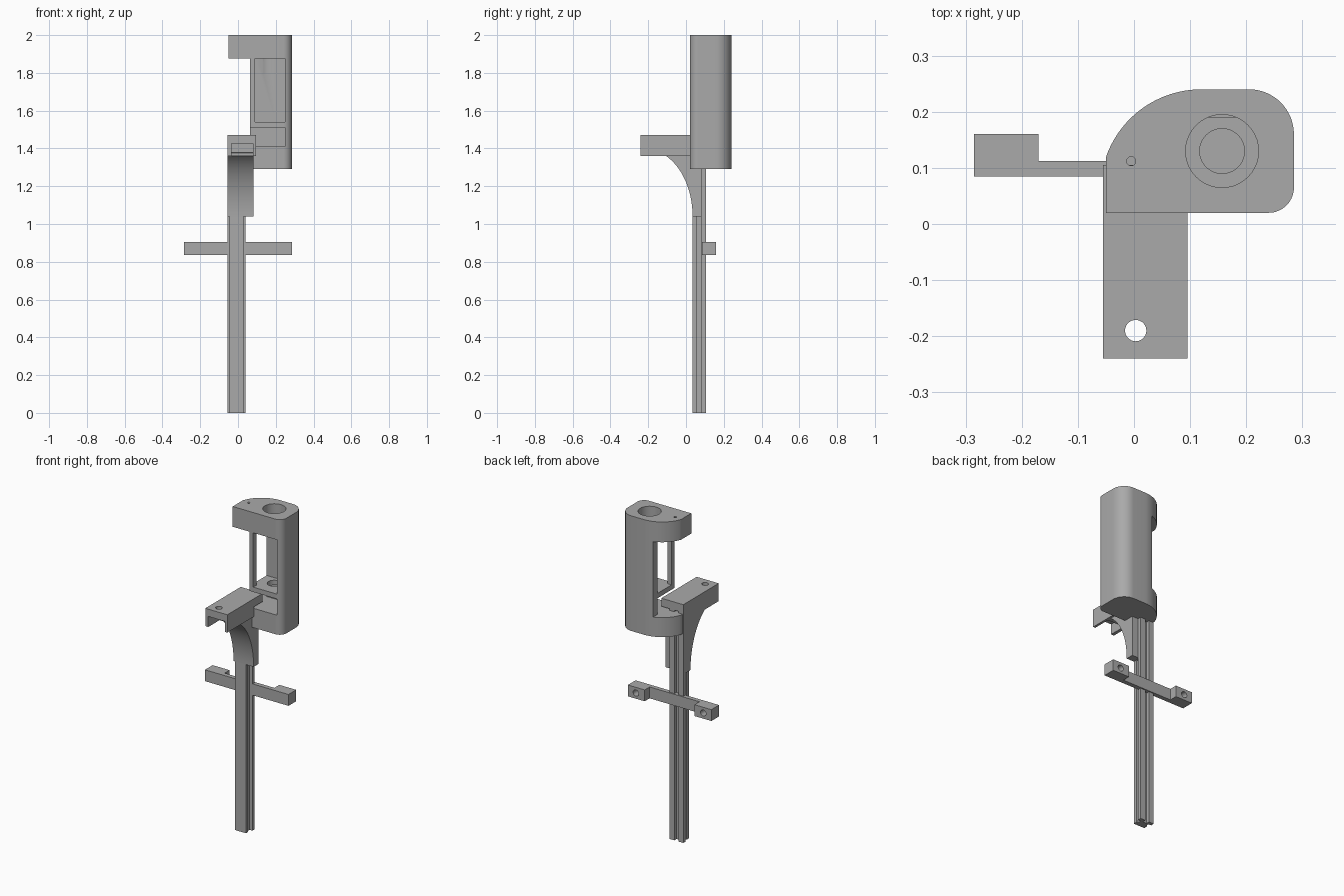
import bpy, bmesh
from math import sin, cos, pi
from mathutils import Vector

cube = bpy.data.objects.get("Cube")
if cube:
    bpy.data.objects.remove(cube, do_unlink=True)

grey = bpy.data.materials.new("plain_grey")
grey.use_nodes = True
color = (0.4, 0.4, 0.4, 1)
grey.diffuse_color = color
grey.node_tree.nodes["Principled BSDF"].inputs["Base Color"].default_value = color


def prism(name, points, low, high, axis="z"):
    """Extrude a closed profile along one axis."""
    place = {"z": lambda a, b, c: (a, b, c),
             "x": lambda a, b, c: (c, a, b),
             "y": lambda a, b, c: (a, c, b)}[axis]
    bm = bmesh.new()
    face = bm.faces.new([bm.verts.new(place(a, b, low)) for a, b in points])
    side = bmesh.ops.extrude_face_region(bm, geom=[face])
    moved = [v for v in side["geom"] if isinstance(v, bmesh.types.BMVert)]
    bmesh.ops.translate(bm, verts=moved, vec=Vector(place(0, 0, high - low)))
    bmesh.ops.recalc_face_normals(bm, faces=bm.faces)
    mesh = bpy.data.meshes.new(name)
    bm.to_mesh(mesh)
    bm.free()
    obj = bpy.data.objects.new(name, mesh)
    bpy.context.collection.objects.link(obj)
    mesh.materials.append(grey)
    return obj


def box(name, x, y, z):
    return prism(name, [(x[0], y[0]), (x[1], y[0]), (x[1], y[1]), (x[0], y[1])], *z)


def arc(cx, cy, rx, ry, start, end, steps=16):
    turn = [start + (end - start) * i / steps for i in range(steps + 1)]
    return [(cx + rx * cos(t), cy + ry * sin(t)) for t in turn]


def drill(name, cx, cy, radius, low, high, axis="z"):
    return prism(name, arc(cx, cy, radius, radius, 0, 2 * pi, 40)[:-1], low, high, axis)


def select(obj):
    bpy.ops.object.select_all(action="DESELECT")
    obj.select_set(True)
    bpy.context.view_layer.objects.active = obj


def cut(obj, *cutters):
    for cutter in cutters:
        mod = obj.modifiers.new("cut", "BOOLEAN")
        mod.operation = "DIFFERENCE"
        mod.solver = "EXACT"
        mod.object = cutter
        select(obj)
        bpy.ops.object.modifier_apply(modifier=mod.name)
        bpy.data.objects.remove(cutter, do_unlink=True)


def smooth(obj):
    select(obj)
    bpy.ops.object.shade_smooth_by_angle(angle=0.5)


# Housing with rounded outline, open on one side and in front
outline = [(-0.05, 0.02)]
outline += arc(0.24, 0.065, 0.045, 0.045, -pi / 2, 0)
outline += arc(0.205, 0.16, 0.08, 0.08, 0, pi / 2)
outline += arc(0.12, 0.06, 0.18, 0.18, pi / 2, 2.81, 24)
housing = prism("housing", outline, 1.29, 2.0)
cut(housing,
    box("side_cut", (-0.2, 0.063), (-0.1, 0.4), (1.41, 1.875)),
    box("window_cut", (0.09, 0.25), (-0.1, 0.19), (1.54, 1.875)),
    box("cavity_cut", (0.0, 0.2), (0.05, 0.19), (1.54, 1.875)),
    box("lower_cut", (0.0, 0.25), (-0.1, 0.19), (1.41, 1.51)),
    drill("top_hole", 0.157, 0.13, 0.065, 1.8, 2.1),
    drill("tray_hole", 0.157, 0.13, 0.04, 1.45, 1.6),
    drill("pin_hole", -0.005, 0.112, 0.008, 1.8, 2.1))
smooth(housing)

# Slotted rail
rail = box("rail", (-0.055, 0.04), (0.035, 0.105), (0, 1.42))
cut(rail,
    box("back_slot", (-0.021, 0.006), (0.083, 0.2), (-0.1, 1.5)))
for inner, outer, front in ((-0.045, -0.2, -0.045), (0.03, 0.2, 0.03)):
    x = sorted((inner, outer))
    cut(rail, box("front_step", x, (0.0, 0.058), (-0.1, 1.5)))
for inner, outer in ((-0.035, -0.2), (0.02, 0.2)):
    cut(rail, box("side_slot", sorted((inner, outer)), (0.057, 0.083), (-0.1, 1.5)))

# Curved bracket joining rail and arm
curve = arc(-0.215, 1.04, 0.25, 0.356, 0, 1.266, 24)
bracket = prism("bracket", [(0.083, 1.04)] + curve + [(-0.14, 1.43), (0.083, 1.43)],
                -0.055, 0.082, "x")
smooth(bracket)

# Arm with a channel underneath and a mounting hole
arm = box("arm", (-0.055, 0.095), (-0.24, 0.105), (1.36, 1.47))
cut(arm,
    box("channel", (-0.035, 0.08), (-0.4, -0.13), (1.2, 1.425)),
    box("rear_relief", (-0.2, 0.2), (0.02, 0.3), (1.2, 1.42)),
    drill("arm_hole", 0.003, -0.19, 0.019, 1.3, 1.6))
smooth(arm)

# Cross bar with a drilled pad at each end
box("cross_bar", (-0.285, 0.285), (0.085, 0.112), (0.835, 0.905))
for side, sign in (("right", -1), ("left", 1)):
    pad = box("pad_" + side, sorted((sign * 0.17, sign * 0.285)), (0.1, 0.16), (0.835, 0.905))
    cut(pad, drill("pad_hole", sign * 0.23, 0.87, 0.019, 0.115, 0.3, "y"))
    smooth(pad)
